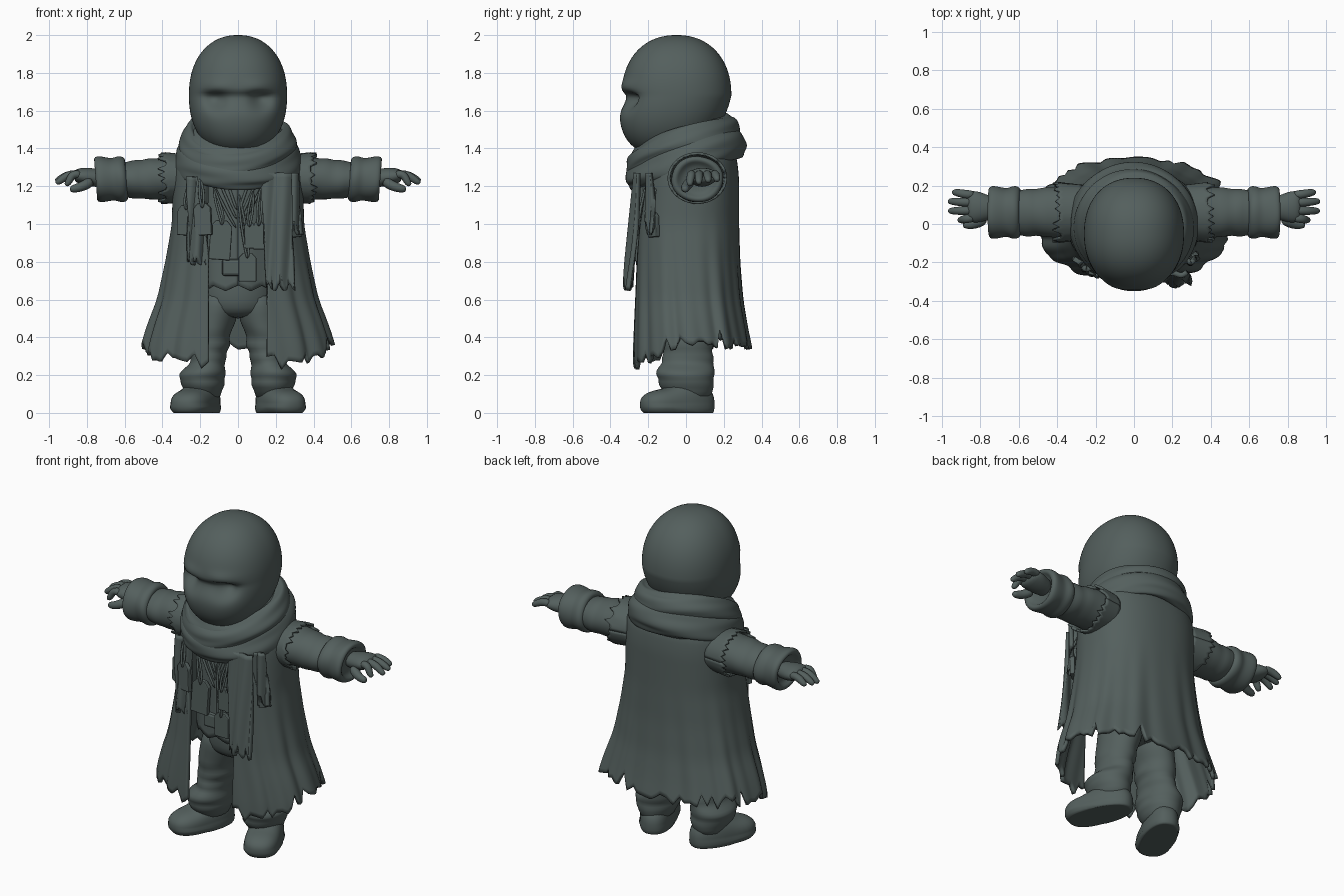
import bpy, bmesh, math, random
from math import sin, cos, pi, exp
from mathutils import Vector as V, Matrix

if "Cube" in bpy.data.objects:
    bpy.data.objects.remove(bpy.data.objects["Cube"])

random.seed(4)
mat = bpy.data.materials.new("dark_grey_green")
mat.diffuse_color = (0.088, 0.115, 0.110, 1)
mat.use_nodes = True
mat.node_tree.nodes["Principled BSDF"].inputs["Base Color"].default_value = mat.diffuse_color


def finish(name, bm, sub=0, thick=0, smooth=True, bevel=0):
    bmesh.ops.recalc_face_normals(bm, faces=bm.faces)
    me = bpy.data.meshes.new(name)
    bm.to_mesh(me)
    bm.free()
    me.materials.append(mat)
    for p in me.polygons:
        p.use_smooth = smooth
    ob = bpy.data.objects.new(name, me)
    bpy.context.collection.objects.link(ob)
    if thick:
        m = ob.modifiers.new("thickness", 'SOLIDIFY')
        m.thickness, m.offset = thick, 0
    if bevel:
        m = ob.modifiers.new("bevel", 'BEVEL')
        m.width, m.segments = bevel, 2
    if sub:
        m = ob.modifiers.new("smooth", 'SUBSURF')
        m.levels = m.render_levels = sub
    return ob


def ring(c, a, b, n=20, f=None):
    return [V(c) + (V(a) * cos(2 * pi * i / n) + V(b) * sin(2 * pi * i / n)) * (f(2 * pi * i / n) if f else 1)
            for i in range(n)]


def loft(name, rings, closed=False, sub=1):
    bm = bmesh.new()
    rows = [[bm.verts.new(p) for p in r] for r in rings]
    n = len(rows[0])
    pairs = list(zip(rows, rows[1:])) + ([(rows[-1], rows[0])] if closed else [])
    for r, q in pairs:
        for i in range(n):
            bm.faces.new((r[i], r[(i + 1) % n], q[(i + 1) % n], q[i]))
    if not closed:
        bm.faces.new(rows[0])
        bm.faces.new(rows[-1])
    return finish(name, bm, sub)


def tube(name, pts, radii, n=8):
    pts = [V(p) for p in pts]
    rings = []
    for i, p in enumerate(pts):
        t = (pts[min(i + 1, len(pts) - 1)] - pts[max(i - 1, 0)]).normalized()
        a = t.cross(V((0, 1, 0))).normalized()
        rings.append(ring(p, a * radii[i], t.cross(a) * radii[i], n))
    return loft(name, rings)


def sheet(name, f, nu, nv, thick):
    bm = bmesh.new()
    g = [[bm.verts.new(f(i / nu, j / nv)) for i in range(nu + 1)] for j in range(nv + 1)]
    for j in range(nv):
        for i in range(nu):
            bm.faces.new((g[j][i], g[j][i + 1], g[j + 1][i + 1], g[j + 1][i]))
    return finish(name, bm, 0, thick)


def lerp(keys, z, k):
    if z >= keys[0][0]:
        return keys[0][k]
    for p, q in zip(keys, keys[1:]):
        if z >= q[0]:
            return p[k] + (q[k] - p[k]) * (p[0] - z) / (p[0] - q[0])
    return keys[-1][k]


def soft(keys, z, k):
    return sum(lerp(keys, z + d, k) for d in (-.04, -.02, 0, .02, .04)) / 5


def step(t):
    t = max(0, min(1, t))
    return t * t * (3 - 2 * t)


# Head: rounded ball with a forward jaw and hollow eye sockets
bm = bmesh.new()
bmesh.ops.create_uvsphere(bm, u_segments=96, v_segments=72, radius=1)
for v in bm.verts:
    d = v.co.copy()
    d /= sum(abs(c) ** 2.2 for c in d) ** (1 / 2.2)
    x, z = .26 * d.x, 1.68 + .32 * d.z
    y = -.05 + .29 * d.y - .07 * max(0, -d.z)
    if d.y < 0:
        t = 1.715 - z
        h = step(t / .045) * exp(-(max(t - .05, 0) / .06) ** 2)
        y += h * (.07 * exp(-((abs(x) - .12) / .06) ** 2) + .025 * exp(-(x / .07) ** 2))
        y -= .012 * exp(-((z - 1.735) / .03) ** 2) * exp(-((abs(x) - .11) / .08) ** 2)
    v.co = (x, y, z)
finish("head", bm)
loft("neck", [ring((0, 0, z), (r, 0, 0), (0, r, 0)) for z, r in ((1.25, .2), (1.4, .19), (1.55, .17), (1.63, .15))])

# Long coat: superellipse shell, open at the front, ragged hem  (z, half width, half depth, centre y)
COAT = [(1.46, .14, .12, .02), (1.42, .24, .19, .02), (1.37, .32, .235, .02), (1.25, .335, .255, .015),
        (1.0, .338, .265, .005), (.8, .37, .27, .005), (.6, .41, .28, .01), (.45, .465, .295, .02),
        (.33, .50, .31, .03), (.2, .51, .31, .03)]
N = 2.35
JAG = [random.uniform(-.03, .02) + (.06 if random.random() < .16 else 0) for _ in range(76)]


def power(w):
    return math.copysign(abs(w) ** (2 / N), w)


def coat(u, v):
    c = cos(2 * pi * u)
    k = u * 74
    i = int(k)
    hem = .365 - .11 * max(0, c) ** 1.5 + JAG[i] + (JAG[i + 1] - JAG[i]) * (k - i)
    z = 1.46 + (hem - 1.46) * v
    a, b, yc = (soft(COAT, z, j) for j in (1, 2, 3))
    xe = min(.155 + .05 * step((z - .8) / .4), .8 * a)
    t0 = math.asin((xe / a) ** (N / 2))
    t = t0 + (2 * pi - 2 * t0) * u
    amp = step((1.15 - z) / .8)
    f = 1 + amp * (.018 * sin(12 * t + 1) + .012 * sin(21 * t + 2 * z))
    return V((a * power(sin(t)) * f, yc - b * power(cos(t)) * f, z))


sheet("coat", coat, 222, 44, .022)


def coat_y(x, z):
    a, b, yc = (soft(COAT, z, j) for j in (1, 2, 3))
    return yc - b * max(.02, 1 - (abs(x) / a) ** N) ** (1 / N)


# Shirt with zigzag hem
def shirt(u, v):
    t = 2 * pi * u
    z = 1.36 + (.645 + .03 * abs((u * 22) % 2 - 1) - 1.36) * v
    f = 1 + .02 * sin(9 * t) * v
    return V((.235 * sin(t) * f, -.20 * cos(t) * f, z))


sheet("shirt", shirt, 88, 24, .02)

# Trousers
loft("trouser_seat", [ring((0, .01, z), (a, 0, 0), (0, b, 0), 24) for z, a, b in
                      ((.8, .18, .16), (.68, .2, .17), (.58, .205, .17), (.53, .18, .15), (.50, .1, .1))])
LEG = [(.66, .10, .01, .10, .14), (.56, .11, .01, .115, .15), (.48, .125, .015, .115, .145), (.43, .14, .01, .105, .14),
       (.39, .148, .015, .1, .13), (.355, .145, .01, .108, .14), (.325, .155, .01, .09, .125), (.295, .155, .01, .1, .14),
       (.265, .16, .01, .092, .13), (.24, .175, .0, .105, .15), (.205, .19, -.005, .128, .165), (.18, .19, 0, .112, .145),
       (.15, .185, .0, .122, .15), (.12, .185, .01, .1, .13), (.06, .185, .02, .09, .11)]
# Sleeves  (x, z, rz, ry)
ARM = [(.2, 1.24, .10, .12), (.3, 1.243, .118, .135), (.38, 1.243, .115, .135), (.43, 1.24, .108, .13),
       (.47, 1.24, .112, .13), (.51, 1.235, .1, .12), (.545, 1.235, .106, .128), (.58, 1.235, .095, .12),
       (.64, 1.235, .09, .11), (.7, 1.235, .08, .1)]
CUFF = [(.60, .075), (.585, .1), (.60, .12), (.63, .124), (.655, .113), (.68, .116), (.71, .122), (.74, .125),
        (.757, .112), (.752, .09), (.72, .08)]

for s, side in ((-1, "right"), (1, "left")):
    loft(side + "_trouser_leg", [ring((s * x, y, z), (a, 0, 0), (0, b, 0), 24,
         lambda t, z=z: 1 + .025 * sin(2 * t + z * 40)) for z, x, y, a, b in LEG])

    # Shoe: flattened ball, turned outward
    bm = bmesh.new()
    bmesh.ops.create_uvsphere(bm, u_segments=36, v_segments=24, radius=1)
    rot = Matrix.Rotation(s * math.radians(23), 3, 'Z')
    for v in bm.verts:
        d = v.co
        d = d / sum(abs(c) ** 2.5 for c in d) ** .4
        top = .085 + .05 * step((d.y + .5) / .9)
        z = max(0, .045 + top * d.z)
        w = .1 + .014 * step(-d.y) - .008 * step(d.y)
        grow = 1 + (.05 if .012 < z < .035 else 0)
        p = rot @ V((w * d.x * grow, .205 * d.y, z))
        v.co = p + V((s * .218, -.045, 0))
    finish(side + "_shoe", bm)

    loft(side + "_sleeve", [ring((s * x, .06, z), (0, b, 0), (0, 0, a), 24,
         lambda t, x=x: 1 + .02 * sin(3 * t + x * 30)) for x, z, a, b in ARM])
    loft(side + "_cuff", [ring((s * x, .06, 1.237), (0, r * 1.13, 0), (s * .008, 0, r), 28,
         lambda t, x=x: 1 + .018 * sin(4 * t + x * 25)) for x, r in CUFF])

    # Frayed shoulder edge over the sleeve
    frays = [random.uniform(-.02, .03) for _ in range(25)]

    def shoulder(u, v, s=s, frays=frays):
        i = round(u * 48)
        x = .27 + (.125 + (frays[i // 2] if i % 2 else -.01)) * v
        r = .118 + .012 * v
        return V((s * x, .06 + r * 1.16 * cos(2 * pi * u), 1.243 + r * sin(2 * pi * u)))
    sheet(side + "_shoulder_edge", shoulder, 48, 6, .014)

    # Hand
    loft(side + "_palm", [ring((s * x, y, z), (0, b, 0), (0, 0, a), 16) for x, y, z, a, b in
         ((.70, .08, 1.24, .045, .055), (.76, .085, 1.245, .05, .065), (.80, .088, 1.25, .05, .082),
          (.84, .09, 1.255, .042, .085), (.87, .092, 1.255, .03, .075))])
    for k, (y0, y1, tip, z1) in enumerate(((.03, .02, .915, 1.205), (.07, .068, .965, 1.215),
                                           (.112, .118, .967, 1.225), (.152, .165, .945, 1.23))):
        m = (.85 + tip) / 2
        tube(f"{side}_finger_{k + 1}", [(s * .83, y0, 1.258), (s * .86, y0, 1.265), (s * m, (y0 + y1) / 2, 1.257),
             (s * (tip - .015), y1, z1 + .008), (s * tip, y1, z1)], (.022, .026, .024, .02, .011))
    tube(side + "_thumb", [(s * .77, .03, 1.23), (s * .81, .005, 1.205), (s * .85, -.005, 1.19),
         (s * .88, -.004, 1.185), (s * .89, -.004, 1.186)], (.03, .03, .026, .021, .012))


# Scarf: two tilted wraps with twisting folds
def wrap(name, rx, ry, yc, zb, drop, thick, high, ph):
    rings = []
    for i in range(64):
        t = 2 * pi * i / 64
        front = ((1 + cos(t)) / 2) ** 1.6
        c = V((rx * sin(t), yc - ry * cos(t), zb - drop * front + .012 * sin(2 * t + ph)))
        out = V((sin(t), -cos(t), 0))
        tilt = V((0, 0, 1)) - out * .25
        rings.append(ring(c, out * thick, tilt * high, 24,
                     lambda a, t=t: 1 + .09 * sin(4 * a + 2 * t + ph) + .05 * sin(7 * a - 3 * t)))
    loft(name, rings, True)


wrap("scarf_upper_wrap", .262, .255, -.015, 1.51, .185, .045, .07, 0)
wrap("scarf_lower_wrap", .285, .265, .0, 1.425, .165, .05, .085, 2)
wrap("scarf_inner_fold", .235, .23, -.02, 1.46, .10, .05, .07, 4)


# Hanging scarf ends with fringe
def strip(name, x0, x1, w, z0, z1, y0, y1, fringe, n):
    def f(u, v):
        slit = abs(sin(n * pi * u)) < .3 and 0.02 < u < .98
        end = z1 + (fringe if slit else .018 * sin(u * 17))
        z = z0 + (end - z0) * v
        q = (z0 - z) / (z0 - z1)
        return V((x0 + (x1 - x0) * q + w * (u - .5), y0 + (y1 - y0) * q - .01 * sin(3 * pi * u + 4 * q) + .03 * abs(u - .5), z))
    sheet(name, f, 40, 24, .026)


strip("scarf_long_end", .20, .225, .15, 1.27, .665, -.265, -.315, .085, 4)
strip("scarf_short_end", .275, .30, .07, 1.27, .96, -.20, -.195, .05, 2)
strip("coat_left_lapel", -.215, -.215, .10, 1.25, .80, -.235, -.255, .03, 3)


# Cords and hanging tags  (centre x, top z, width, height, gap in front, roll, cord start x and z)
def tag(i, x, z, w, h, y, yaw, roll, sx, sz):
    bm = bmesh.new()
    pts = [(-.5, -1), (.5, -1), (.5, -.16), (.25, 0), (-.25, 0), (-.5, -.16)]
    face = bm.faces.new([bm.verts.new((w * a, -.013, h * b)) for a, b in pts])
    ext = bmesh.ops.extrude_face_region(bm, geom=[face])
    bmesh.ops.translate(bm, verts=[g for g in ext['geom'] if isinstance(g, bmesh.types.BMVert)], vec=(0, .028, 0))
    bm.transform(Matrix.Translation((x, y, z)) @ Matrix.Rotation(yaw, 4, 'Z') @ Matrix.Rotation(roll, 4, 'Y'))
    finish(f"tag_{i}", bm, smooth=False, bevel=.006)
    for k, e in enumerate((-.012, .012)):
        tube(f"tag_cord_{i}_{k}", [(x, y - .018, z - .03), (x + e, y - .012, z + .02),
             ((x + sx) / 2 + e, y, (z + sz) / 2), (sx, y + .02, sz)], (.008,) * 4, 6)


TAGS = [(-.275, 1.10, .09, .16, .05, -.25, 1.24), (-.19, 1.11, .095, .17, -.05, -.2, 1.25),
        (-.085, 1.02, .115, .21, .07, -.13, 1.2), (.05, .845, .095, .15, 0, .0, 1.18),
        (.06, 1.01, .06, .14, -.05, .08, 1.18), (.11, 1.015, .06, .15, 0, .12, 1.2),
        (.302, 1.06, .07, .13, -.05, .28, 1.2)]
for i, (x, z, w, h, roll, sx, sz) in enumerate(TAGS):
    if abs(x) > .15:
        yy = coat_y(x, z - h / 2)
        yaw = .7 * math.atan2(coat_y(x + .01, z - h / 2) - coat_y(x - .01, z - h / 2), .02)
        tag(i + 1, x, z, w, h, yy - .035, yaw, roll, sx, sz)
    else:
        tag(i + 1, x, z, w, h, -.235 if i != 3 else -.225, 0, roll, sx, sz)

# Crossing neck cords on the chest
for k, x in enumerate((.06, .1, .14)):
    for s in (-1, 1):
        tube(f"neck_cord_{k}_{s}", [(s * x, -.20, 1.23), (s * x * .5, -.212, 1.14 - .03 * k),
             (s * .005, -.215, 1.07 - .05 * k)], (.009,) * 3, 6)

# Belt pouch on the shirt
bm = bmesh.new()
bmesh.ops.create_cube(bm, size=1)
bm.transform(Matrix.Translation((-.02, -.2, .77)) @ Matrix.Diagonal((.13, .05, .09, 1)))
finish("shirt_pocket", bm, smooth=False, bevel=.015)
